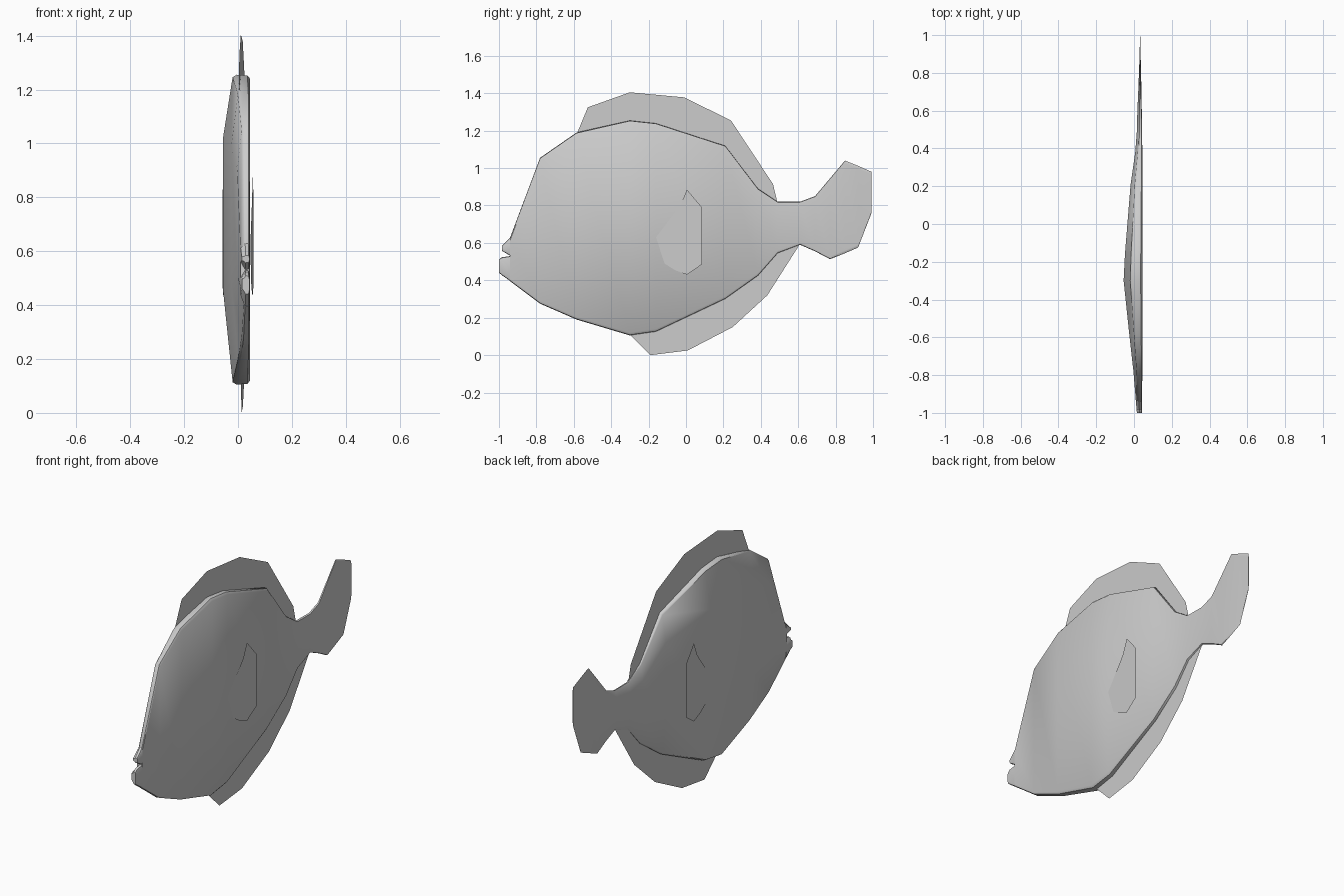
import bpy, bmesh

if "Cube" in bpy.data.objects:
    bpy.data.objects.remove(bpy.data.objects["Cube"])

def finish(bm, name):
    me = bpy.data.meshes.new(name)
    bmesh.ops.recalc_face_normals(bm, faces=bm.faces)
    bm.to_mesh(me)
    bm.free()
    ob = bpy.data.objects.new(name, me)
    bpy.context.collection.objects.link(ob)
    return ob

def ring(y, lo, hi, xl, xr):
    """Cross-section: domed left side, flat right side, softened rim."""
    h, w = hi - lo, xr - xl
    e = min(.015, .3 * h)
    pts = [(xl, hi - .2 * h), (xl + .35 * w, hi - .6 * e), (xl + .5 * w, hi),
           (xr - .1 * w, hi - .2 * e), (xr, hi - e), (xr, lo + e),
           (xr - .1 * w, lo + .2 * e), (xl + .5 * w, lo),
           (xl + .35 * w, lo + .6 * e), (xl, lo + .3 * h)]
    return [(x, y, z) for x, z in pts]

def loft(name, stations):
    bm = bmesh.new()
    rings = [[bm.verts.new(p) for p in ring(*s)] for s in stations]
    n = len(rings[0])
    for a, b in zip(rings, rings[1:]):
        for i in range(n):
            j = (i + 1) % n
            bm.faces.new((a[i], a[j], b[j], b[i]))
    bm.faces.new(rings[0])
    bm.faces.new(rings[-1])
    ob = finish(bm, name)
    bpy.ops.object.select_all(action='DESELECT')
    bpy.context.view_layer.objects.active = ob
    ob.select_set(True)
    bpy.ops.object.shade_smooth_by_angle(angle=.7)
    return ob

def sheet(name, outline, x_of_y):
    bm = bmesh.new()
    bm.faces.new([bm.verts.new((x_of_y(y), y, z)) for y, z in outline])
    return finish(bm, name)

# Body and tail: y, bottom, top, left, right
loft("body", [
    (-.94, .395, .63, .010, .043), (-.78, .275, 1.055, -.003, .044),
    (-.585, .19, 1.19, -.025, .045), (-.3, .105, 1.255, -.055, .045),
    (-.16, .125, 1.24, -.048, .045), (.21, .30, 1.12, -.018, .045),
    (.385, .425, .89, .007, .044), (.49, .545, .82, .015, .043),
    (.61, .59, .82, .018, .041), (.69, .555, .85, .022, .040),
    (.77, .513, .945, .025, .038), (.85, .545, 1.04, .028, .036),
    (.92, .575, 1.012, .030, .035), (.992, .76, .98, .032, .034)])

# Lips either side of the mouth notch
loft("upper_lip", [(-.983, .557, .585, .014, .042), (-.938, .53, .632, .010, .043)])
loft("lower_lip", [(-1, .44, .51, .015, .042), (-.985, .428, .523, .014, .042),
                   (-.938, .395, .53, .010, .043)])

# Thin fins on the body's midline
mid = lambda y: .018 + .025 * y
sheet("dorsal_fin", [(-.585, 1.18), (-.525, 1.325), (-.3, 1.405), (-.01, 1.378),
                     (.24, 1.255), (.465, .915), (.49, .81), (.38, .87),
                     (.2, 1.1), (-.16, 1.22), (-.3, 1.235)], mid)
sheet("anal_fin", [(-.3, .11), (-.19, 0), (.01, .025), (.25, .15), (.435, .32),
                   (.61, .595), (.49, .56), (.385, .445), (.21, .32), (-.16, .145)], mid)

# Side fins, standing slightly off the flanks at the rear
side = [(-.16, .63), (-.03, .80), (.005, .885), (.085, .79), (.085, .485),
        (.005, .43), (-.06, .455), (-.115, .49)]
for name, s in (("right_side_fin", 1), ("left_side_fin", -1)):
    sheet(name, side, lambda y: s * (.046 + .05 * (y + .16)))
